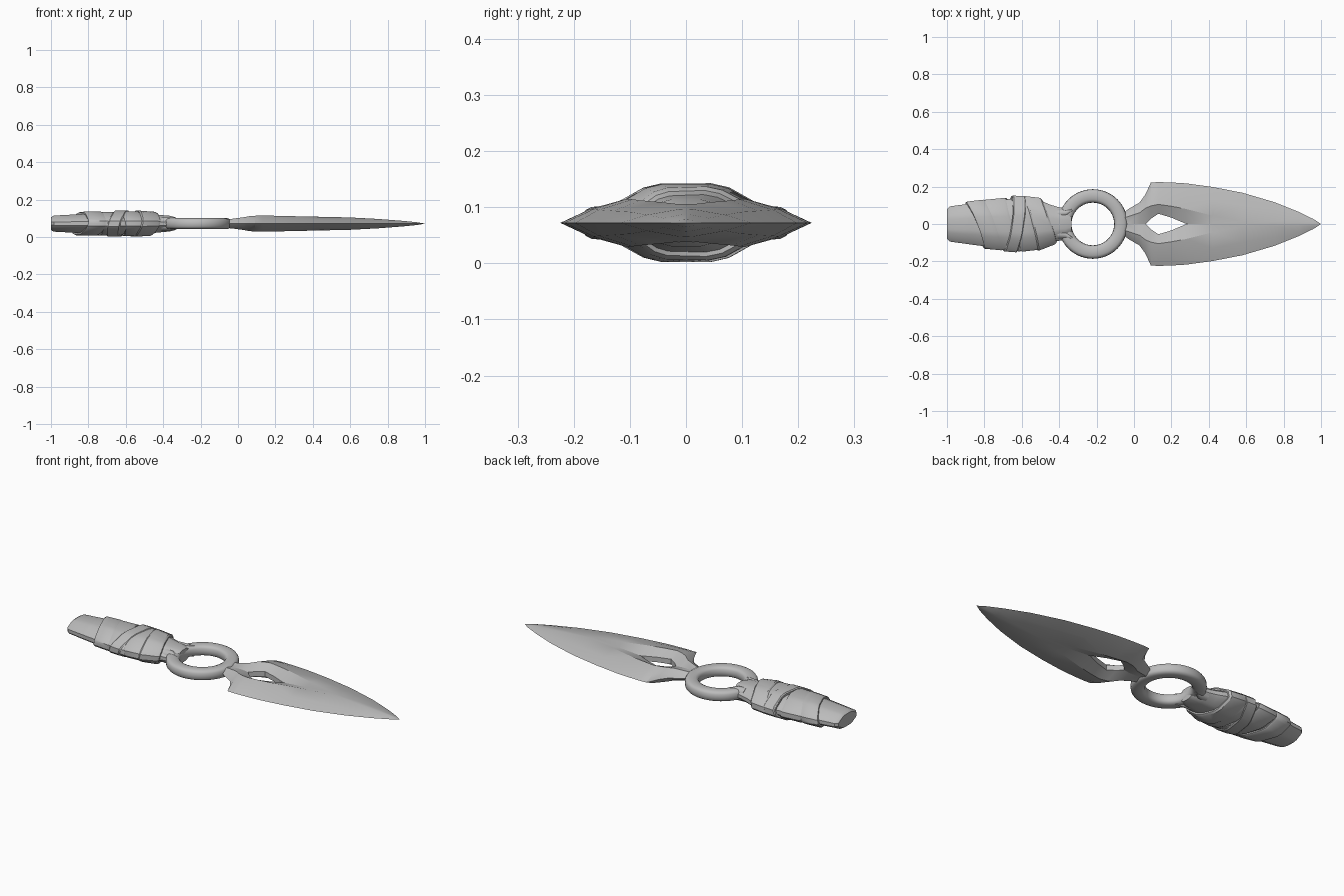
import bpy, bmesh, math

if "Cube" in bpy.data.objects:
    bpy.data.objects.remove(bpy.data.objects["Cube"])

ZC = 0.072  # height of the flat centre plane

grey = bpy.data.materials.new("plain_grey")
grey.diffuse_color = (0.5, 0.5, 0.5, 1)
grey.use_nodes = True
grey.node_tree.nodes["Principled BSDF"].inputs["Base Color"].default_value = grey.diffuse_color


def finish(bm, name, angle=32):
    bmesh.ops.remove_doubles(bm, verts=bm.verts, dist=0.0003)
    bmesh.ops.recalc_face_normals(bm, faces=bm.faces)
    me = bpy.data.meshes.new(name)
    bm.to_mesh(me)
    bm.free()
    me.materials.append(grey)
    me.shade_smooth()
    me.set_sharp_from_angle(angle=math.radians(angle))
    ob = bpy.data.objects.new(name, me)
    ob.location.z = ZC
    bpy.context.collection.objects.link(ob)
    return ob


def loft(rings, name, closed=False, angle=32):
    """Skin a list of closed point rings; close the ends or join them."""
    bm = bmesh.new()
    vs = [[bm.verts.new(p) for p in r] for r in rings]
    n = len(vs[0])
    for i in range(len(vs) if closed else len(vs) - 1):
        a, b = vs[i], vs[(i + 1) % len(vs)]
        for j in range(n):
            k = (j + 1) % n
            bm.faces.new((a[j], a[k], b[k], b[j]))
    if not closed:
        bm.faces.new(vs[0])
        bm.faces.new(vs[-1])
    return finish(bm, name, angle)


# Blade: x, inner y, inner height, ridge y, ridge height, outer y
STATIONS = [
    (-0.07, 0, .018, .03, .022, .05), (-0.03, 0, .018, .04, .026, .08),
    (0.03, 0, .018, .06, .034, .115), (0.062, 0, .014, .085, .040, .16),
    (0.09, .028, .014, .097, .042, .222), (0.13, .055, .014, .105, .043, .224),
    (0.20, .034, .014, .095, .042, .222), (0.28, 0, .014, .08, .040, .217),
    (0.42, 0, .025, .045, .037, .198), (0.58, 0, .034, .014, .0335, .167),
    (0.75, 0, .025, .012, .0245, .117), (0.88, 0, .015, .009, .0145, .065),
    (0.96, 0, .007, .004, .0065, .026), (1.0, 0, 0, 0, 0, 0)]

bm = bmesh.new()
for sy in (1, -1):
    rows = {}
    for sz in (1, -1):
        rows[sz] = []
        for x, yi, hi, yr, hr, yo in STATIONS:
            mid = (yr + (yo - yr) * 0.55, hr * 0.58)
            pts = [(yi, hi), (yr, hr), mid, (yo, 0)]
            rows[sz].append([bm.verts.new((x, sy * y, sz * h)) for y, h in pts])
        for a, b in zip(rows[sz], rows[sz][1:]):
            for j in range(3):
                bm.faces.new((a[j], a[j + 1], b[j + 1], b[j]))
    # wall of the diamond cut-out, and the butt end
    for i in range(3, 7):
        t, b = rows[1], rows[-1]
        bm.faces.new((t[i][0], t[i + 1][0], b[i + 1][0], b[i][0]))
    t, b = rows[1][0], rows[-1][0]
    for j in range(3):
        bm.faces.new((t[j], t[j + 1], b[j + 1], b[j]))
finish(bm, "blade", 25)

# Ring: rounded-square section swept around the centre
rings = []
for i in range(56):
    a = math.tau * i / 56
    r = []
    for j in range(16):
        t = math.tau * j / 16
        c, s = math.cos(t), math.sin(t)
        rad = 0.15 + 0.036 * math.copysign(abs(c) ** 0.7, c)
        r.append((-0.22 + rad * math.cos(a), rad * math.sin(a),
                  0.03 * math.copysign(abs(s) ** 0.7, s)))
    rings.append(r)
loft(rings, "ring", closed=True, angle=50)

# Handle: x, half width, half height
CORE = [(-1.0, .080, .034), (-0.985, .094, .043), (-0.87, .110, .049),
        (-0.75, .125, .053), (-0.62, .138, .055), (-0.50, .126, .054),
        (-0.45, .104, .050), (-0.40, .089, .045), (-0.365, .085, .042),
        (-0.335, .06, .034)]


def core_size(x):
    x = min(max(x, CORE[0][0]), CORE[-1][0])
    for (x0, w0, h0), (x1, w1, h1) in zip(CORE, CORE[1:]):
        if x <= x1:
            f = (x - x0) / (x1 - x0)
            return w0 + (w1 - w0) * f, h0 + (h1 - h0) * f


# Flattened octagon with its corners cut
CORNERS = [(1, -.3), (1, .3), (.42, 1), (-.42, 1),
           (-1, .3), (-1, -.3), (-.42, -1), (.42, -1)]
SECTION = []
for i, (u, v) in enumerate(CORNERS):
    nu, nv = CORNERS[(i + 1) % 8]
    for f in (0.15, 0.5, 0.85):
        SECTION.append((u + (nu - u) * f, v + (nv - v) * f))

loft([[(x, w * u, h * v) for u, v in SECTION] for x, w, h in CORE], "handle_core")


# Wrapping: centre x, width, slope over y, lean over z, thickness
def wrap(name, xc, width, slope, lean, t):
    prof = [(-.5, -.006), (-.5, t * .7), (-.42, t), (.4, t * .9), (.5, t * .5), (.5, -.006)]
    rings = []
    for u, v in SECTION:
        w, h = core_size(xc)
        x0 = xc + slope * w * u + lean * v
        ring = []
        for f, off in prof:
            x = x0 + f * width
            w, h = core_size(x)
            ring.append((x, (w + off) * u, (h + off) * v))
        rings.append(ring)
    loft(rings, name, closed=True)


WRAPS = [(-0.80, .10, -.40, .012, .013), (-0.70, .12, -.32, -.012, .010),
         (-0.64, .07, .16, .02, .016), (-0.575, .10, -.18, -.01, .012),
         (-0.505, .10, -.30, .012, .015)]
for i, args in enumerate(WRAPS):
    wrap(f"cloth_wrap_{i + 1}", *args)

# Prongs where the handle grips the ring
for s in (1, -1):
    prong = [(-0.41, .052, .034, .038), (-0.365, .058, .024, .038),
             (-0.325, .078, .010, .031)]
    loft([[(x, s * y + w * math.cos(k * math.tau / 10), h * math.sin(k * math.tau / 10))
           for k in range(10)] for x, y, w, h in prong],
         "left_prong" if s > 0 else "right_prong", angle=50)
